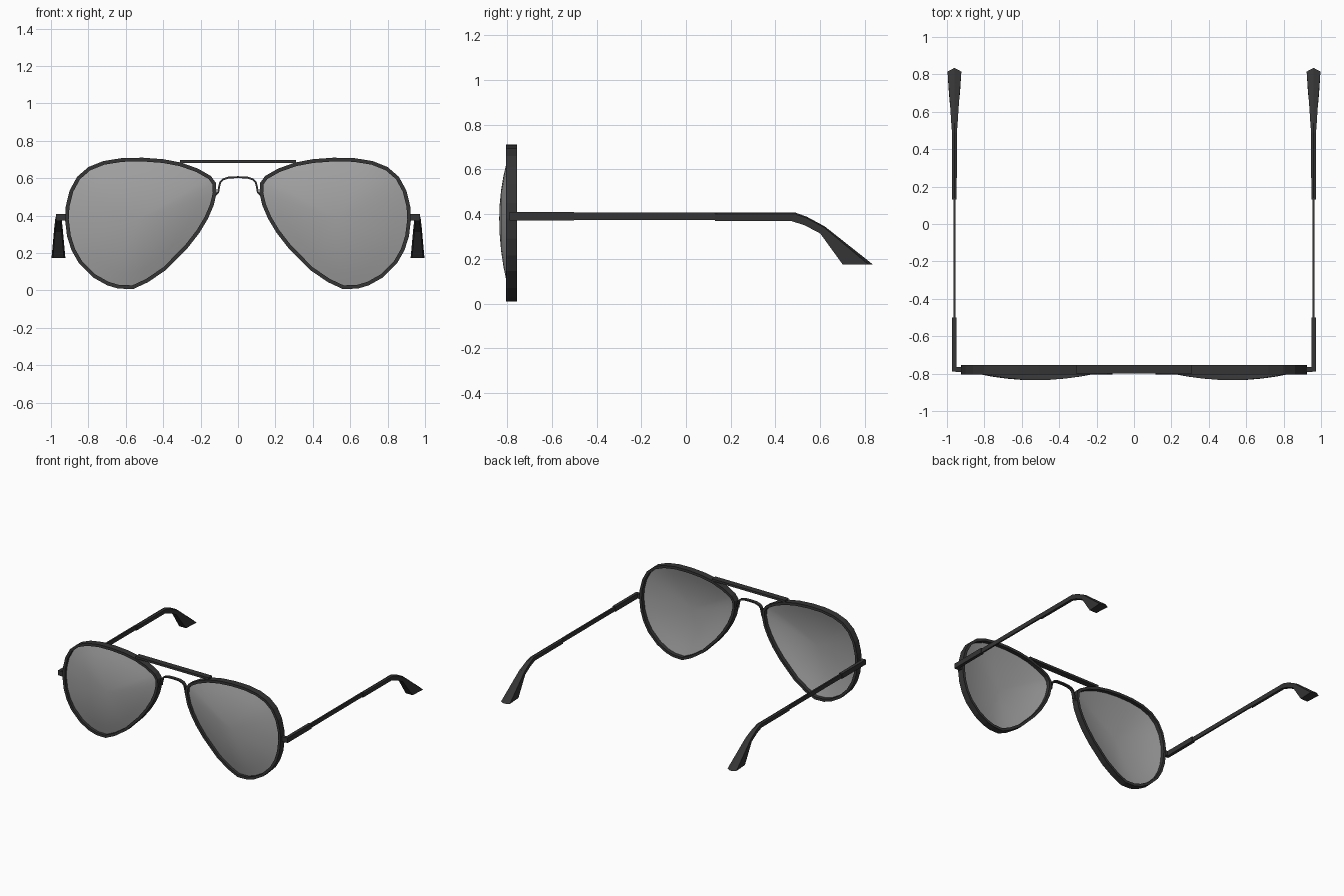
import bpy, bmesh

if "Cube" in bpy.data.objects:
    bpy.data.objects.remove(bpy.data.objects["Cube"])

def material(name, v):
    m = bpy.data.materials.new(name)
    m.diffuse_color = (v, v, v, 1)
    m.use_nodes = True
    m.node_tree.nodes["Principled BSDF"].inputs["Base Color"].default_value = m.diffuse_color
    return m

DARK = material("dark_frame", 0.035)
GREY = material("grey_lens", 0.36)

def make(name, verts, faces, mat, mirror=True, smooth=False):
    me = bpy.data.meshes.new(name)
    me.from_pydata(verts, [], faces)
    bm = bmesh.new()
    bm.from_mesh(me)
    bmesh.ops.recalc_face_normals(bm, faces=bm.faces)
    if name == "lens" and sum(f.normal.y for f in bm.faces) > 0:
        bmesh.ops.reverse_faces(bm, faces=bm.faces)
    bm.to_mesh(me)
    bm.free()
    ob = bpy.data.objects.new(name, me)
    bpy.context.collection.objects.link(ob)
    me.materials.append(mat)
    if mirror:
        ob.modifiers.new("mirror", 'MIRROR').use_axis[0] = True
    if smooth:
        me.polygons.foreach_set("use_smooth", [True] * len(me.polygons))
    return ob

def loft(name, sections, closed=False, **kw):
    """Skin a list of equal-sized rings, capped unless closed."""
    n, k = len(sections[0]), len(sections)
    verts = [p for s in sections for p in s]
    faces = []
    for i in range(k if closed else k - 1):
        j = (i + 1) % k
        for a in range(n):
            b = (a + 1) % n
            faces.append((i * n + a, i * n + b, j * n + b, j * n + a))
    if not closed:
        faces += [tuple(range(n)), tuple(range((k - 1) * n, k * n))]
    return make(name, verts, faces, DARK, **kw)

def box_ring(x, y0, y1, z0, z1):
    return [(x, y0, z0), (x, y1, z0), (x, y1, z1), (x, y0, z1)]

# teardrop outline of one lens (x, z)
OUT = [(.305, .684), (.40, .702), (.51, .71), (.62, .708), (.72, .692), (.80, .66),
       (.86, .608), (.90, .535), (.921, .45), (.925, .38), (.914, .29), (.89, .215),
       (.85, .145), (.775, .07), (.70, .028), (.64, .01), (.56, .008), (.48, .045),
       (.385, .11), (.267, .23), (.205, .31), (.16, .385), (.13, .455), (.115, .52),
       (.118, .575), (.145, .612), (.215, .652)]
N = len(OUT)

def inset(d):
    res = []
    for i, (x, z) in enumerate(OUT):
        (ax, az), (bx, bz) = OUT[i - 1], OUT[(i + 1) % N]
        tx, tz = bx - ax, bz - az
        l = (tx * tx + tz * tz) ** .5
        res.append((x + tz / l * d, z - tx / l * d))
    return res

# rims: flat band around each lens
INNER = inset(.02)
loft("rim", [[(x, -.805, z), (x, -.755, z), (u, -.755, w), (u, -.805, w)]
             for (x, z), (u, w) in zip(OUT, INNER)], closed=True)

# lenses: shallow dome of concentric rings
EDGE = inset(.012)
CX, CZ = .53, .38
RINGS = [1, .8, .6, .4, .2]
verts = [(CX + (x - CX) * s, -.835 + .053 * s * s, CZ + (z - CZ) * s)
         for s in RINGS for x, z in EDGE] + [(CX, -.835, CZ)]
faces = []
for r in range(len(RINGS)):
    for i in range(N):
        a, b = r * N + i, r * N + (i + 1) % N
        faces.append((a, b, b + N, a + N) if r < len(RINGS) - 1 else (a, b, len(verts) - 1))
make("lens", verts, faces, GREY, smooth=True)

# straight brow bar
loft("brow_bar", [box_ring(x, -.80, -.755, .682, .699) for x in (-.31, .31)], mirror=False)

# arched nose bridge
half = [(.122, .51), (.106, .525), (.102, .55), (.095, .578), (.08, .594), (.05, .604)]
path = [(-x, z) for x, z in half] + [(0, .606)] + half[::-1]
secs = []
for i, (x, z) in enumerate(path):
    a, b = path[max(i - 1, 0)], path[min(i + 1, len(path) - 1)]
    tx, tz = b[0] - a[0], b[1] - a[1]
    l = (tx * tx + tz * tz) ** .5 / .005
    nx, nz = -tz / l, tx / l
    secs.append([(x - nx, -.79, z - nz), (x - nx, -.765, z - nz),
                 (x + nx, -.765, z + nz), (x + nx, -.79, z + nz)])
loft("nose_bridge", secs, mirror=False)

# hinge blocks joining rims and temples
loft("hinge", [box_ring(x, -.79, -.765, .373, .409) for x in (.912, .955)])

# temple arms: front sleeve and thin wire
TX = .96
def arm(name, y0, y1, w, z0, z1):
    loft(name, [[(TX - w, y, z0), (TX + w, y, z0), (TX + w, y, z1), (TX - w, y, z1)]
                for y in (y0, y1)])
arm("temple_sleeve", -.788, -.50, .012, .372, .41)
arm("temple_wire", -.50, .14, .006, .374, .407)

# ear tips: bent and flared (lower y, z, upper y, z, half width)
secs = []
for ly, lz, uy, uz, w in [(.13, .369, .13, .407, .012), (.47, .369, .49, .406, .013),
                          (.53, .35, .54, .388, .017), (.60, .313, .62, .345, .022),
                          (.70, .175, .835, .175, .037)]:
    secs.append([(TX + w * s, ly + (uy - ly) * t, lz + (uz - lz) * t)
                 for s, t in [(0, 1), (1, .85), (.8, .0), (-.8, .0), (-1, .85)]])
loft("ear_tip", secs)
